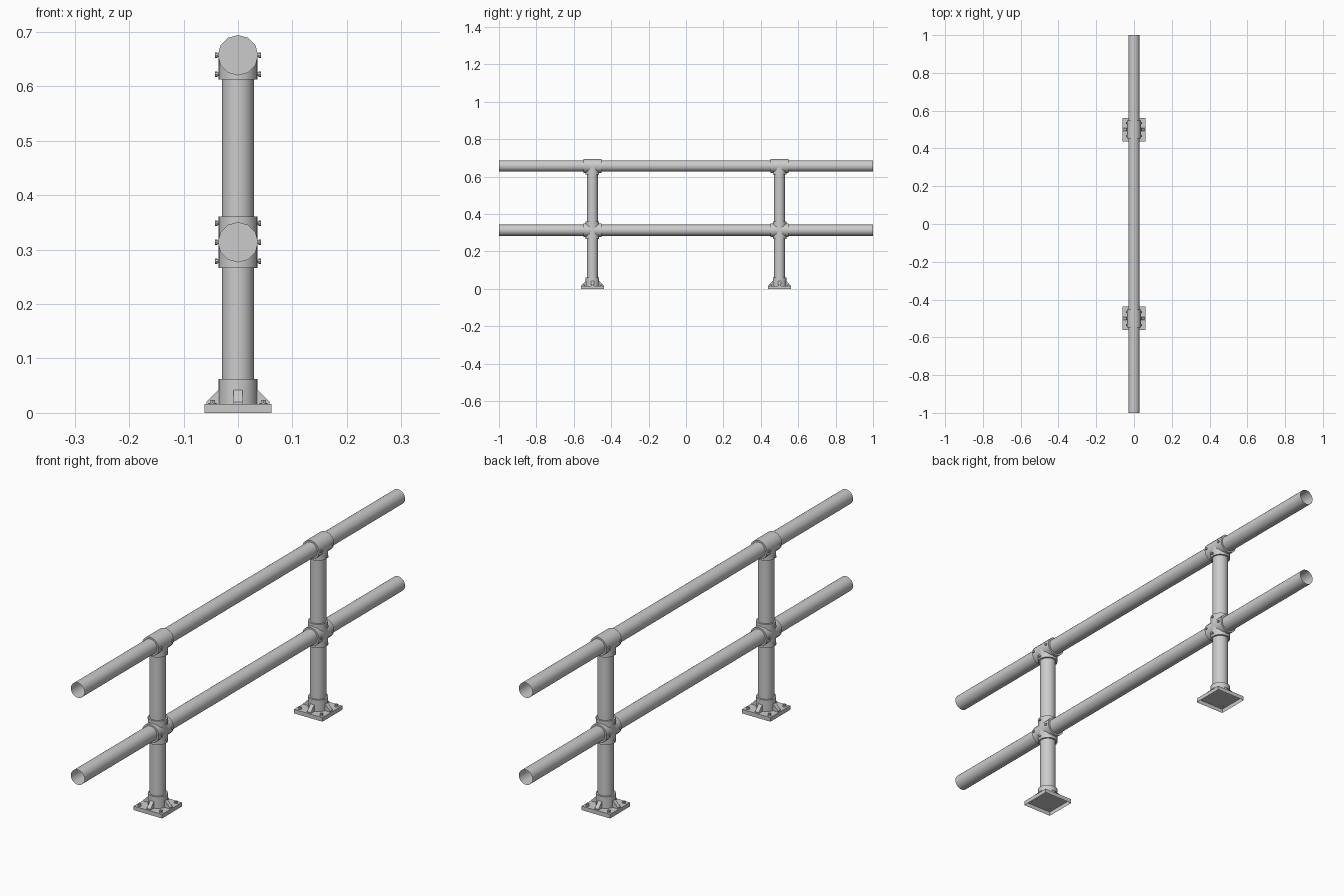
import bpy, bmesh, math
from mathutils import Vector, Matrix

if "Cube" in bpy.data.objects:
    bpy.data.objects.remove(bpy.data.objects["Cube"])

PIPE_R, COLLAR_R, ARM = 0.0295, 0.037, 0.047
TOP_Z, MID_Z = 0.657, 0.3135


def add_cyl(bm, a, b, r, n, caps=True):
    """Cylinder from a to b with n sides."""
    a, b = Vector(a), Vector(b)
    d = b - a
    rot = d.to_track_quat('Z', 'Y').to_matrix().to_4x4()
    bmesh.ops.create_cone(bm, cap_ends=caps, segments=n, radius1=r, radius2=r,
                          depth=d.length, matrix=Matrix.Translation((a + b) / 2) @ rot)


def finish(bm, name, smooth=True):
    mesh = bpy.data.meshes.new(name)
    bm.to_mesh(mesh)
    bm.free()
    ob = bpy.data.objects.new(name, mesh)
    bpy.context.collection.objects.link(ob)
    if smooth:
        bpy.ops.object.select_all(action='DESELECT')
        ob.select_set(True)
        bpy.context.view_layer.objects.active = ob
        bpy.ops.object.shade_smooth_by_angle(angle=math.radians(35))
    return ob


def pipe(name, a, b):
    bm = bmesh.new()
    add_cyl(bm, a, b, PIPE_R, 24, caps=False)
    finish(bm, name)


def fitting(name, y, z, arms_z):
    """Pipe clamp: horizontal sleeve, vertical sleeve and set screws on both sides."""
    bm = bmesh.new()
    add_cyl(bm, (0, y - ARM, z), (0, y + ARM, z), COLLAR_R, 12)
    add_cyl(bm, (0, y, z + min(arms_z)), (0, y, z + max(arms_z)), COLLAR_R - 0.001, 24)
    finish(bm, name)
    bm = bmesh.new()
    spots = [(-0.035, 0), (0.035, 0)] + [(0, math.copysign(0.035, a)) for a in arms_z if a]
    for dy, dz in spots:
        for s in (-1, 1):
            p = lambda x: (s * x, y + dy, z + dz)
            add_cyl(bm, p(0.033), p(0.039), 0.0035, 8)
            add_cyl(bm, p(0.038), p(0.042), 0.005, 8)
    finish(bm, name + "_screws", smooth=False)


def base(name, y):
    # plate, open underneath
    bm = bmesh.new()
    bmesh.ops.create_cube(bm, size=1, matrix=Matrix.Translation((0, y, 0.008))
                          @ Matrix.Diagonal((0.124, 0.124, 0.016, 1)))
    bm.faces.ensure_lookup_table()
    bottom = [f for f in bm.faces if f.normal.z < -0.9]
    bmesh.ops.delete(bm, geom=bottom, context='FACES_ONLY')
    finish(bm, name + "_plate", smooth=False)
    # socket
    bm = bmesh.new()
    add_cyl(bm, (0, y, 0.016), (0, y, 0.062), 0.036, 24)
    finish(bm, name + "_socket")
    # four sloped ribs
    bm = bmesh.new()
    profile = [(0.03, 0.016), (0.058, 0.016), (0.058, 0.02), (0.036, 0.042), (0.03, 0.042)]
    for k in range(4):
        m = Matrix.Translation((0, y, 0)) @ Matrix.Rotation(k * math.pi / 2, 4, 'Z')
        f = bm.faces.new([bm.verts.new(m @ Vector((r, -0.008, h))) for r, h in profile])
        ext = bmesh.ops.extrude_face_region(bm, geom=[f], use_keep_orig=True)
        vs = [v for v in ext['geom'] if isinstance(v, bmesh.types.BMVert)]
        bmesh.ops.translate(bm, verts=vs, vec=m.to_3x3() @ Vector((0, 0.016, 0)))
    bmesh.ops.recalc_face_normals(bm, faces=bm.faces)
    finish(bm, name + "_ribs", smooth=False)
    # corner bolts
    bm = bmesh.new()
    for sx in (-1, 1):
        for sy in (-1, 1):
            x, yy = sx * 0.047, y + sy * 0.047
            add_cyl(bm, (x, yy, 0.015), (x, yy, 0.018), 0.0075, 12)
            add_cyl(bm, (x, yy, 0.017), (x, yy, 0.024), 0.005, 6)
    finish(bm, name + "_bolts", smooth=False)


# rails
pipe("top_rail", (0, -1, TOP_Z), (0, 1, TOP_Z))
pipe("middle_rail", (0, -1, MID_Z), (0, 1, MID_Z))

# posts with clamps and feet
for label, y in (("front", -0.5), ("back", 0.5)):
    pipe(label + "_post", (0, y, 0.016), (0, y, TOP_Z))
    fitting(label + "_top_clamp", y, TOP_Z, (-0.045, 0))
    fitting(label + "_middle_clamp", y, MID_Z, (-ARM, ARM))
    base(label + "_foot", y)
